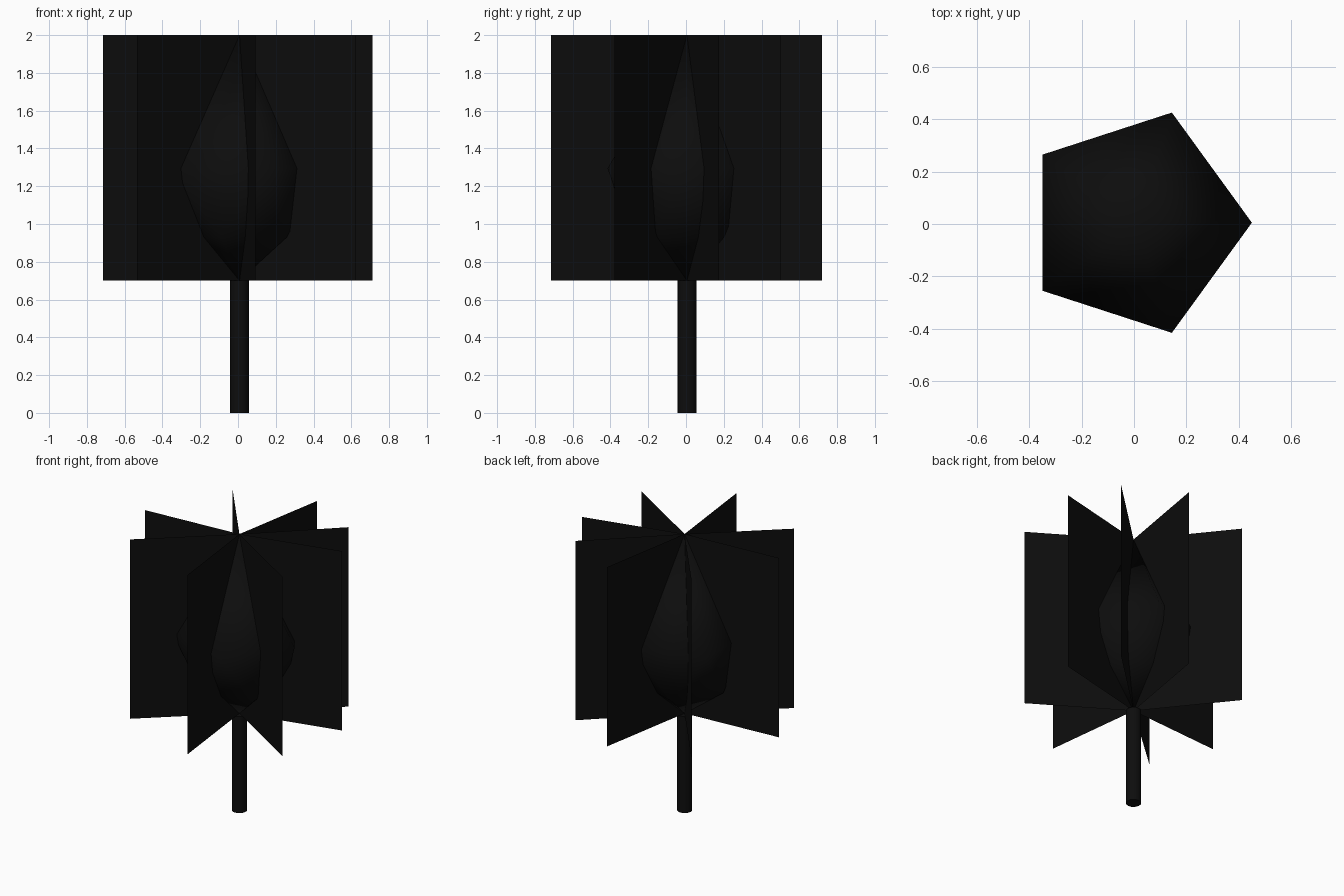
import bpy, bmesh
from math import radians, cos, sin

if "Cube" in bpy.data.objects:
    bpy.data.objects.remove(bpy.data.objects["Cube"])

CX, CY = 0.008, 0.005          # trunk axis
BASE, TOP = 0.70, 2.0

dark = bpy.data.materials.new("dark")
dark.diffuse_color = (0.004, 0.004, 0.004, 1)
dark.use_nodes = True
dark.node_tree.nodes["Principled BSDF"].inputs["Base Color"].default_value = dark.diffuse_color


def polar(r, deg, z):
    return (CX + r * cos(radians(deg)), CY + r * sin(radians(deg)), z)


def make(name, bm, smooth=False):
    me = bpy.data.meshes.new(name)
    bm.to_mesh(me)
    bm.free()
    for p in me.polygons:
        p.use_smooth = smooth
    me.materials.append(dark)
    ob = bpy.data.objects.new(name, me)
    bpy.context.collection.objects.link(ob)
    return ob


# trunk
bpy.ops.mesh.primitive_cylinder_add(vertices=16, radius=0.05, depth=BASE,
                                    location=(CX, CY, BASE / 2))
trunk = bpy.context.object
trunk.name = "trunk"
trunk.data.materials.append(dark)
bpy.ops.object.shade_smooth_by_angle(angle=radians(40))

# foliage core: stretched icosahedron, lower ring twisted by half a step
bm = bmesh.new()
tip = bm.verts.new((CX, CY, TOP))
foot = bm.verts.new((CX, CY, BASE))
upper = [bm.verts.new(polar(0.442, 72 * i, 1.295)) for i in range(5)]
lower = [bm.verts.new(polar(0.31, 72 * i + 36, 0.93)) for i in range(5)]
for i in range(5):
    j = (i + 1) % 5
    bm.faces.new((tip, upper[i], upper[j]))
    bm.faces.new((upper[i], lower[i], upper[j]))
    bm.faces.new((lower[i], lower[j], upper[j]))
    bm.faces.new((foot, lower[j], lower[i]))
make("foliage_core", bm, True)

# flat leaf cards radiating unevenly from the trunk axis
for n, a in enumerate((13.5, 43.5, 80.3, 128.7, 184.0, 221.6, 276.8, 328.0)):
    bm = bmesh.new()
    bm.faces.new([bm.verts.new(polar(r, a, z)) for r, z in
                  ((0, BASE), (0.725, BASE), (0.725, TOP), (0, TOP))])
    make(f"leaf_card_{n + 1}", bm)
